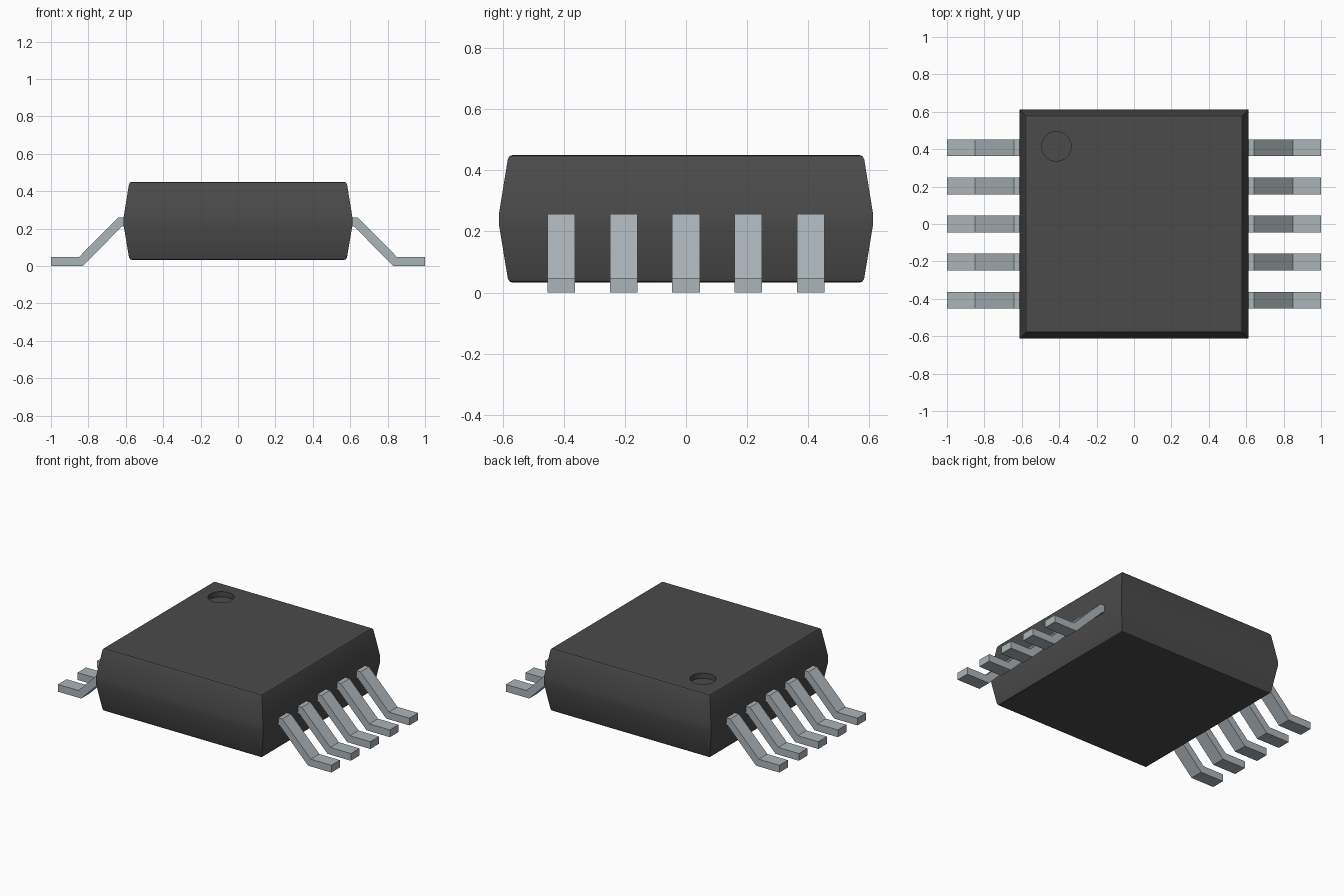
import bpy, bmesh, math

if "Cube" in bpy.data.objects:
    bpy.data.objects.remove(bpy.data.objects["Cube"])


def material(name, rgb, rough):
    m = bpy.data.materials.new(name)
    m.use_nodes = True
    m.diffuse_color = (*rgb, 1)
    bsdf = m.node_tree.nodes["Principled BSDF"]
    bsdf.inputs["Base Color"].default_value = (*rgb, 1)
    bsdf.inputs["Roughness"].default_value = rough
    return m


def make_object(name, bm, mat):
    bmesh.ops.recalc_face_normals(bm, faces=bm.faces)
    me = bpy.data.meshes.new(name)
    bm.to_mesh(me)
    bm.free()
    me.materials.append(mat)
    ob = bpy.data.objects.new(name, me)
    bpy.context.collection.objects.link(ob)
    return ob


black = material("dark plastic", (0.07, 0.07, 0.07), 0.6)
silver = material("lead metal", (0.41, 0.46, 0.49), 0.4)

# Package body: square rings (half width, height) lofted upward
PROFILE = [(0.568, 0.033), (0.577, 0.036), (0.583, 0.046), (0.612, 0.222),
           (0.612, 0.258), (0.583, 0.437), (0.577, 0.447), (0.568, 0.45)]
bm = bmesh.new()
rings = [[bm.verts.new((sx * r, sy * r, z))
          for sx, sy in ((-1, -1), (1, -1), (1, 1), (-1, 1))] for r, z in PROFILE]
for low, high in zip(rings, rings[1:]):
    for i in range(4):
        j = (i + 1) % 4
        bm.faces.new((low[i], low[j], high[j], high[i]))
bm.faces.new(rings[0][::-1])
bm.faces.new(rings[-1])
body = make_object("package_body", bm, black)

# Round dimple marking the first lead
bm = bmesh.new()
bmesh.ops.create_cone(bm, cap_ends=True, segments=48, radius1=0.079, radius2=0.079, depth=0.1)
bmesh.ops.translate(bm, verts=bm.verts, vec=(-0.415, 0.415, 0.465))
cutter = make_object("dimple_cutter", bm, black)
cutter.hide_render = True
cutter.hide_set(True)
cut = body.modifiers.new("dimple", "BOOLEAN")
cut.operation = "DIFFERENCE"
cut.solver = "EXACT"
cut.object = cutter
bpy.context.view_layer.objects.active = body
body.select_set(True)
bpy.ops.object.modifier_apply(modifier="dimple")
bpy.data.objects.remove(cutter)

# Soft side edges, flat top and bottom
bpy.ops.object.shade_smooth_by_angle(angle=math.radians(40))
for p in body.data.polygons:
    if abs(p.normal.z) > 0.99:
        p.use_smooth = False

# Gull-wing leads: side outline in x and z, extruded along y
OUTLINE = [(0.59, 0.258), (0.642, 0.258), (0.85, 0.048), (1.0, 0.048),
           (1.0, 0.0), (0.83, 0.0), (0.622, 0.21), (0.59, 0.21)]
LEAD_WIDTH, PITCH = 0.09, 0.204
for side, sx in (("left", 1), ("right", -1)):
    for n in range(5):
        y = (n - 2) * PITCH
        bm = bmesh.new()
        face = bm.faces.new([bm.verts.new((sx * x, y - LEAD_WIDTH / 2, z)) for x, z in OUTLINE])
        ext = bmesh.ops.extrude_face_region(bm, geom=[face])
        bmesh.ops.translate(bm, vec=(0, LEAD_WIDTH, 0),
                            verts=[v for v in ext["geom"] if isinstance(v, bmesh.types.BMVert)])
        make_object(f"{side}_lead_{n + 1}", bm, silver)
